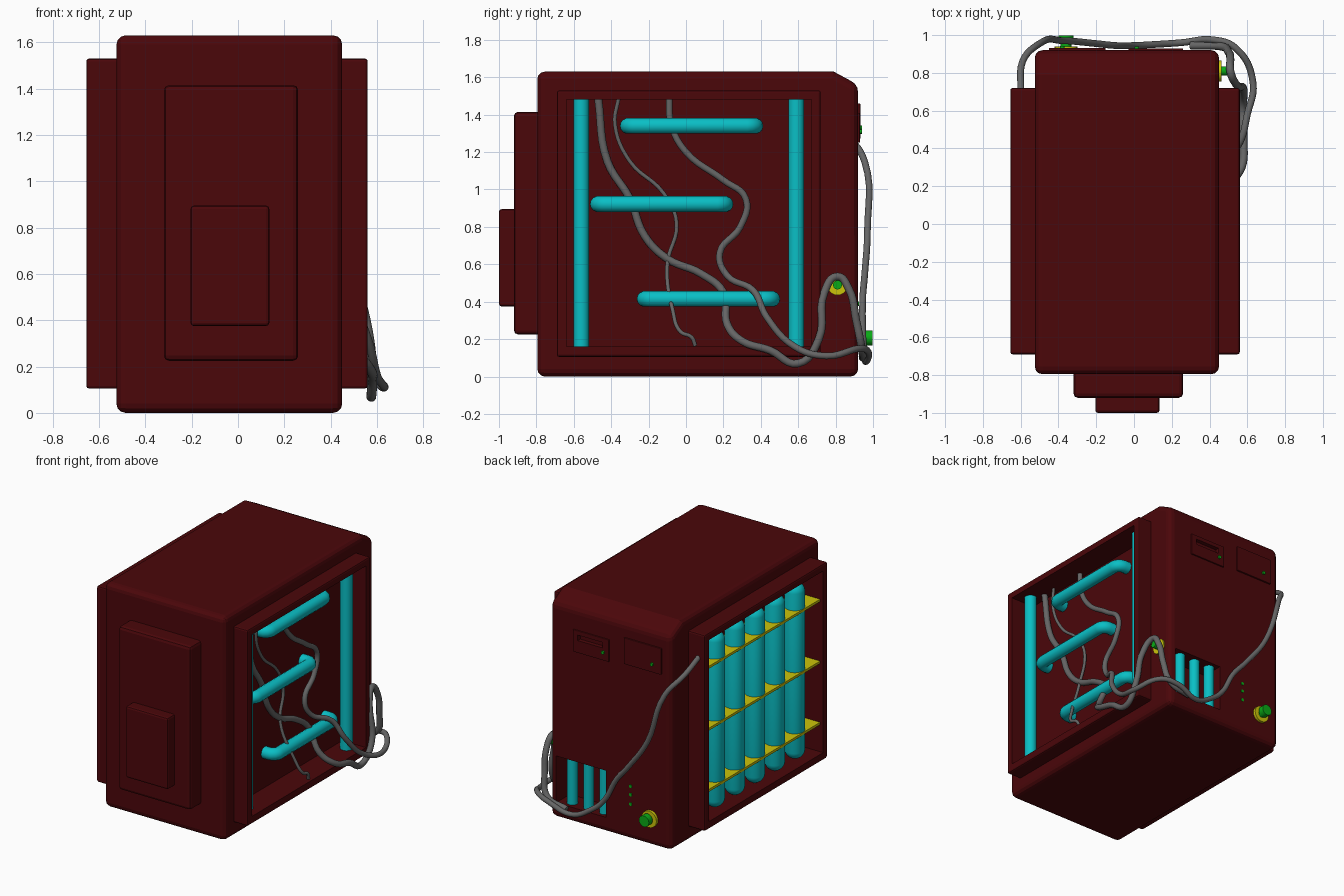
import bpy, bmesh, math
from mathutils import Vector

if "Cube" in bpy.data.objects:
    bpy.data.objects.remove(bpy.data.objects["Cube"])


def material(name, rgb):
    m = bpy.data.materials.new(name)
    m.diffuse_color = (*rgb, 1)
    m.use_nodes = True
    m.node_tree.nodes["Principled BSDF"].inputs["Base Color"].default_value = m.diffuse_color
    return m


RED = material("dark_red", (0.07, 0.002, 0.003))
CYAN = material("cyan", (0.003, 0.52, 0.56))
YELLOW = material("yellow", (0.6, 0.55, 0.003))
GREEN = material("green", (0.003, 0.4, 0.008))
GREY = material("cable_grey", (0.13, 0.13, 0.13))


def finish(name, bm, mat, smooth=True):
    me = bpy.data.meshes.new(name)
    bmesh.ops.recalc_face_normals(bm, faces=bm.faces)
    bm.to_mesh(me)
    bm.free()
    ob = bpy.data.objects.new(name, me)
    bpy.context.collection.objects.link(ob)
    if mat:
        me.materials.append(mat)
    if smooth:
        bpy.ops.object.select_all(action='DESELECT')
        ob.select_set(True)
        bpy.context.view_layer.objects.active = ob
        bpy.ops.object.shade_smooth_by_angle(angle=math.radians(35))
    return ob


def bevel(ob, width, segments=2):
    b = ob.modifiers.new("bevel", 'BEVEL')
    b.width, b.segments, b.limit_method = width, segments, 'ANGLE'
    return ob


def box(name, x, y, z, mat=RED, bev=0.0):
    bm = bmesh.new()
    bmesh.ops.create_cube(bm, size=1)
    for v in bm.verts:
        v.co = Vector([(r[0] + r[1]) / 2 + c * (r[1] - r[0]) for r, c in zip((x, y, z), v.co)])
    ob = finish(name, bm, mat, False)
    return bevel(ob, bev) if bev else ob


def cutter(name, x, y, z):
    ob = box(name, x, y, z)
    ob.hide_render = True
    ob.hide_set(True)
    ob.display_type = 'WIRE'
    return ob


def cut(ob, *tools):
    for t in tools:
        m = ob.modifiers.new("cut", 'BOOLEAN')
        m.operation, m.object, m.solver = 'DIFFERENCE', t, 'EXACT'


def cylinder(name, a, b, r, mat, sides=24):
    a, b = Vector(a), Vector(b)
    bm = bmesh.new()
    bmesh.ops.create_cone(bm, cap_ends=True, segments=sides, radius1=r, radius2=r, depth=(b - a).length)
    bm.transform((b - a).to_track_quat('Z', 'Y').to_matrix().to_4x4())
    bmesh.ops.translate(bm, verts=bm.verts, vec=(a + b) / 2)
    return finish(name, bm, mat)


def capsule(name, x, y, z0, z1, r, mat):
    # an odd ring count leaves no equator, so the middle band stretches into the wall
    bm = bmesh.new()
    bmesh.ops.create_uvsphere(bm, u_segments=24, v_segments=13, radius=r)
    half = (z1 - z0) / 2 - r
    for v in bm.verts:
        v.co.z += half if v.co.z > 0 else -half
    bmesh.ops.translate(bm, verts=bm.verts, vec=(x, y, (z0 + z1) / 2))
    return finish(name, bm, mat)


def tube(name, pts, r, mat, smooth=True, res=6):
    cu = bpy.data.curves.new(name, 'CURVE')
    cu.dimensions = '3D'
    cu.bevel_depth, cu.bevel_resolution, cu.use_fill_caps = r, 5, True
    cu.resolution_u = res
    sp = cu.splines.new('BEZIER' if smooth else 'POLY')
    if smooth:
        sp.bezier_points.add(len(pts) - 1)
        for p, c in zip(sp.bezier_points, pts):
            p.co = c
            p.handle_left_type = p.handle_right_type = 'AUTO'
    else:
        sp.points.add(len(pts) - 1)
        for p, c in zip(sp.points, pts):
            p.co = (*c, 1)
            sp.use_smooth = True
    cu.materials.append(mat)
    ob = bpy.data.objects.new(name, cu)
    bpy.context.collection.objects.link(ob)
    return ob


# Main casing: side profile with sloped rear top edge
profile = [(-0.795, 0.0), (0.92, 0.0), (0.92, 1.56), (0.79, 1.63), (-0.795, 1.63)]
bm = bmesh.new()
face = bm.faces.new([bm.verts.new((-0.525, y, z)) for y, z in profile])
ext = bmesh.ops.extrude_face_region(bm, geom=[face])
bmesh.ops.translate(bm, vec=(0.975, 0, 0), verts=[g for g in ext['geom'] if isinstance(g, bmesh.types.BMVert)])
casing = bevel(finish("casing", bm, RED, False), 0.04, 3)

# Side bays, rear window and drive slot
RY, RZ = (-0.64, 0.67), (0.16, 1.48)
bay_r = cutter("right_bay_cutter", (0.37, 0.9), RY, RZ)
bay_l = cutter("left_bay_cutter", (-0.9, -0.43), RY, RZ)
window = cutter("rear_window_cutter", (0.0, 0.40), (0.76, 1.2), (0.11, 0.45))
cut(casing, bay_r, bay_l, window)
for side, x, tool in (("right", (0.42, 0.56), bay_r), ("left", (-0.655, -0.48), bay_l)):
    frame = box(side + "_bay_frame", x, (-0.69, 0.72), (0.105, 1.53), RED, 0.012)
    cut(frame, tool)

# Raised front plates
box("front_plate", (-0.32, 0.26), (-0.92, -0.76), (0.225, 1.415), RED, 0.022)
box("front_small_plate", (-0.205, 0.135), (-1.0, -0.88), (0.375, 0.895), RED, 0.014)

# Left bay: canisters held by three shelves
for i in range(5):
    capsule(f"canister_{i}", -0.56, 0.01 + 0.23 * (i - 2), 0.17, 1.45, 0.068, CYAN)
for i, z in enumerate((0.365, 0.81, 1.26)):
    box(f"canister_shelf_{i}", (-0.63, -0.42), RY, (z - 0.009, z + 0.009), YELLOW)

# Right bay: two columns and three handle-shaped pipes
for i, y in enumerate((-0.56, 0.59)):
    cylinder(f"bay_column_{i}", (0.46, y, 0.155), (0.46, y, 1.485), 0.042, CYAN)
for i, (y0, y1, z) in enumerate(((-0.31, 0.37, 1.34), (-0.47, 0.21, 0.922), (-0.22, 0.46, 0.415))):
    x, r = 0.452, 0.045
    arc = [(math.cos(a) * r, math.sin(a) * r) for a in (k * math.pi / 8 for k in range(5))]
    left = [(x - r + s, y0 + r - c, z) for c, s in arc]
    right = [(x - r + s, y1 - r + c, z) for c, s in reversed(arc)]
    tube(f"bay_pipe_{i}", [(0.36, y0, z)] + left + right + [(0.36, y1, z)], 0.043, CYAN, False)

# Rear window tubes
for i in range(3):
    cylinder(f"window_tube_{i}", (0.05 + 0.13 * i, 0.86, 0.105), (0.05 + 0.13 * i, 0.86, 0.455), 0.036, CYAN)

# Rear panels and indicator lights
slot = cutter("drive_slot_cutter", (0.02, 0.22), (0.90, 1.0), (1.34, 1.38))
drive = box("rear_drive_panel", (-0.03, 0.26), (0.87, 0.93), (1.25, 1.41), RED, 0.004)
cut(drive, slot)
cut(casing, slot)
box("rear_cover_panel", (-0.45, -0.15), (0.87, 0.932), (1.27, 1.46), RED, 0.004)
for i, (x, y, z) in enumerate(((0.015, 0.94, 1.31), (-0.38, 0.942, 1.33), (-0.2, 0.925, 0.26),
                               (-0.2, 0.925, 0.33), (-0.2, 0.925, 0.39))):
    cylinder(f"indicator_{i}", (x, 0.90, z), (x, y, z), 0.012, GREEN, 12)

# Rear valve and side connector
cylinder("valve_washer", (-0.36, 0.91, 0.2), (-0.36, 0.94, 0.2), 0.06, YELLOW)
cylinder("valve_stem", (-0.36, 0.93, 0.2), (-0.36, 0.96, 0.2), 0.028, GREEN)
cylinder("valve_head", (-0.36, 0.955, 0.207), (-0.36, 0.998, 0.207), 0.04, GREEN)
cylinder("connector_washer", (0.44, 0.81, 0.49), (0.462, 0.81, 0.49), 0.055, YELLOW)
cylinder("connector_plug", (0.45, 0.81, 0.49), (0.505, 0.81, 0.49), 0.024, GREEN)

# Loose cables
tube("long_cable", [
    (-0.60, 0.70, 1.36), (-0.59, 0.86, 1.28), (-0.5, 0.955, 1.15), (-0.37, 0.97, 0.78),
    (-0.2, 0.955, 0.54), (-0.1, 0.945, 0.42), (0, 0.945, 0.24), (0.1, 0.95, 0.15),
    (0.25, 0.96, 0.08), (0.42, 0.975, 0.13), (0.54, 0.93, 0.15), (0.63, 0.75, 0.11),
    (0.60, 0.58, 0.16), (0.56, 0.43, 0.32), (0.50, 0.36, 0.46), (0.43, 0.22, 0.54),
    (0.41, 0.18, 0.66), (0.41, 0.29, 0.8), (0.41, 0.32, 0.95), (0.41, 0.2, 1.05),
    (0.41, 0.0, 1.2), (0.41, -0.08, 1.35), (0.41, -0.09, 1.49)], 0.018, GREY)
tube("arched_cable", [
    (0.30, 0.945, 0.10), (0.46, 0.94, 0.15), (0.50, 0.91, 0.3), (0.51, 0.87, 0.47),
    (0.51, 0.81, 0.535), (0.54, 0.74, 0.45), (0.58, 0.71, 0.2), (0.575, 0.6, 0.07),
    (0.58, 0.45, 0.14), (0.57, 0.3, 0.19), (0.50, 0.22, 0.28), (0.43, 0.2, 0.45),
    (0.41, 0.08, 0.55), (0.40, -0.1, 0.63), (0.40, -0.22, 0.75), (0.40, -0.3, 0.95),
    (0.40, -0.42, 1.15), (0.41, -0.47, 1.49)], 0.021, GREY)
tube("thin_cable", [
    (0.42, -0.36, 1.49), (0.41, -0.38, 1.35), (0.40, -0.3, 1.15), (0.40, -0.12, 0.98),
    (0.40, -0.05, 0.82), (0.41, -0.1, 0.6), (0.50, -0.07, 0.35), (0.54, -0.03, 0.24),
    (0.54, 0.03, 0.21), (0.53, 0.05, 0.165)], 0.011, GREY)
